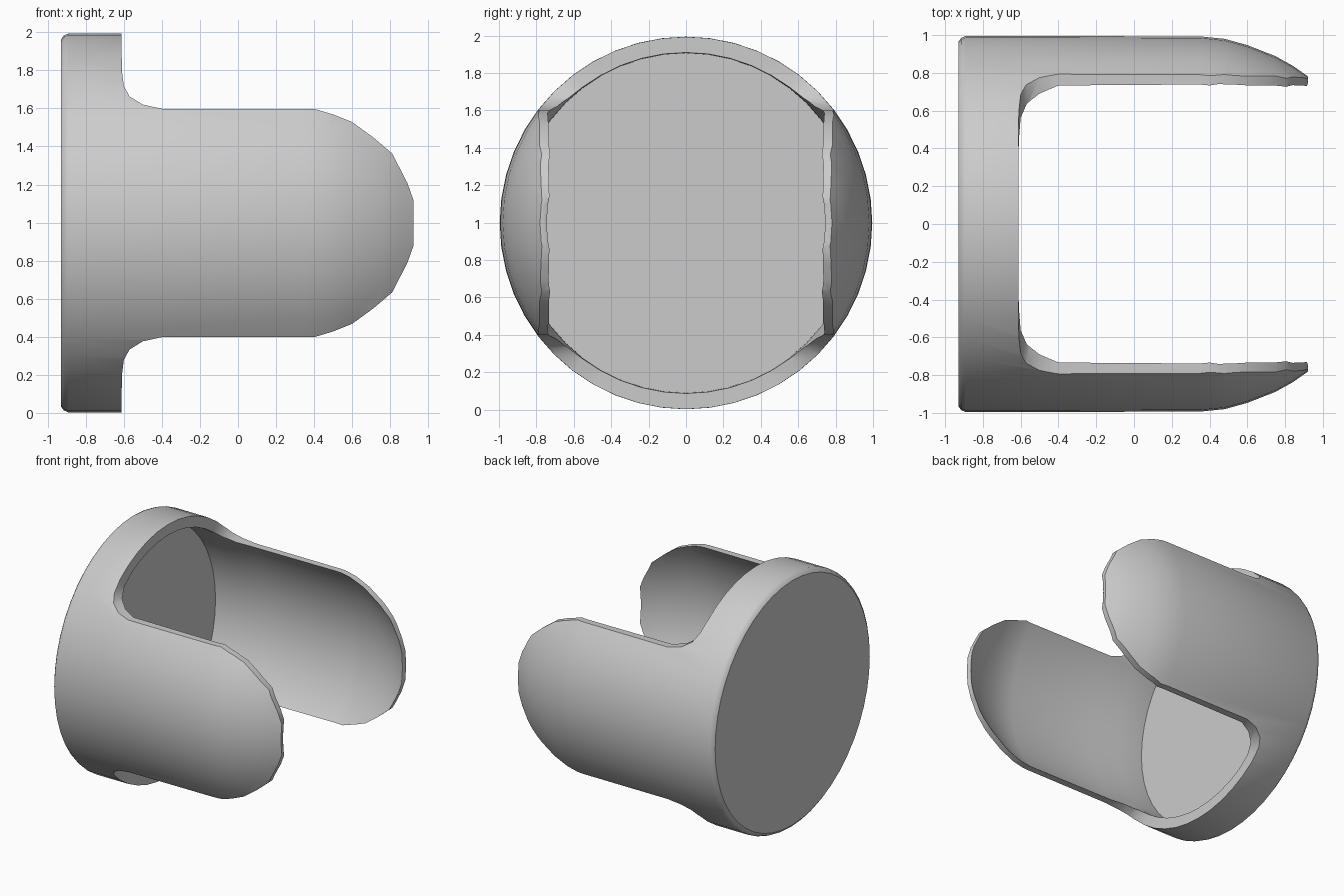
import bpy
import bmesh
from math import radians, tau
from mathutils import Matrix, Vector

SIDES = 48

cube = bpy.data.objects.get("Cube")
if cube:
    bpy.data.objects.remove(cube)

grey = bpy.data.materials.new("plain grey")
grey.use_nodes = True
colour = (0.6, 0.6, 0.6, 1)
grey.diffuse_color = colour
grey.node_tree.nodes["Principled BSDF"].inputs["Base Color"].default_value = colour


def make_object(name, bm):
    bmesh.ops.recalc_face_normals(bm, faces=bm.faces)
    mesh = bpy.data.meshes.new(name)
    bm.to_mesh(mesh)
    bm.free()
    mesh.materials.append(grey)
    obj = bpy.data.objects.new(name, mesh)
    bpy.context.collection.objects.link(obj)
    obj.location.z = 0.998
    return obj


def turned(name, profile):
    """Revolve (x, radius) points round the x axis; end points lie on the axis."""
    bm = bmesh.new()
    rings = []
    for x, r in profile:
        if r == 0:
            rings.append([bm.verts.new((x, 0, 0))] * SIDES)
        else:
            rings.append([bm.verts.new(Matrix.Rotation(tau * i / SIDES, 3, "X") @ Vector((x, 0, r)))
                          for i in range(SIDES)])
    for a, b in zip(rings, rings[1:]):
        for i in range(SIDES):
            j = (i + 1) % SIDES
            bm.faces.new(dict.fromkeys((a[i], a[j], b[j], b[i])))
    return make_object(name, bm)


def slab(name, outline):
    """Extrude an (x, z) half outline, mirrored in z, right through y."""
    full = outline + [(x, -z) for x, z in reversed(outline)]
    bm = bmesh.new()
    face = bm.faces.new([bm.verts.new((x, -1.2, z)) for x, z in full])
    extruded = bmesh.ops.extrude_face_region(bm, geom=[face])["geom"]
    bmesh.ops.translate(bm, vec=(0, 2.4, 0),
                        verts=[v for v in extruded if isinstance(v, bmesh.types.BMVert)])
    return make_object(name, bm)


# Thin round cup with a solid base and an inward curving mouth
outside = [(-0.93, 0), (-0.93, 0.965), (-0.915, 0.985), (-0.89, 0.996), (0.35, 0.993),
           (0.48, 0.98), (0.6, 0.947), (0.75, 0.888), (0.84, 0.838), (0.93, 0.775)]
inside = [(0.915, 0.745), (0.82, 0.81), (0.72, 0.857), (0.58, 0.913), (0.45, 0.945),
          (0.35, 0.953), (-0.4, 0.949), (-0.62, 0.91), (-0.832, 0.908), (-0.832, 0)]
cup = turned("forked_cup", outside + inside)

# Side outline: low rim, filleted shoulders and two round-ended flaps
keeper = slab("flap_outline", [
    (-1.1, 1.2), (-0.615, 1.2), (-0.61, 0.8), (-0.6, 0.72), (-0.57, 0.665),
    (-0.5, 0.622), (-0.4, 0.6), (0.4, 0.6), (0.5, 0.57), (0.6, 0.53),
    (0.71, 0.45), (0.81, 0.365), (0.89, 0.21), (0.922, 0.12)])
keeper.hide_render = True

cut = cup.modifiers.new("flap cut", "BOOLEAN")
cut.operation = "INTERSECT"
cut.solver = "EXACT"
cut.object = keeper

bpy.ops.object.select_all(action="DESELECT")
cup.select_set(True)
bpy.context.view_layer.objects.active = cup
bpy.ops.object.modifier_apply(modifier=cut.name)
bpy.data.objects.remove(keeper)
bpy.ops.object.shade_smooth_by_angle(angle=radians(30))
